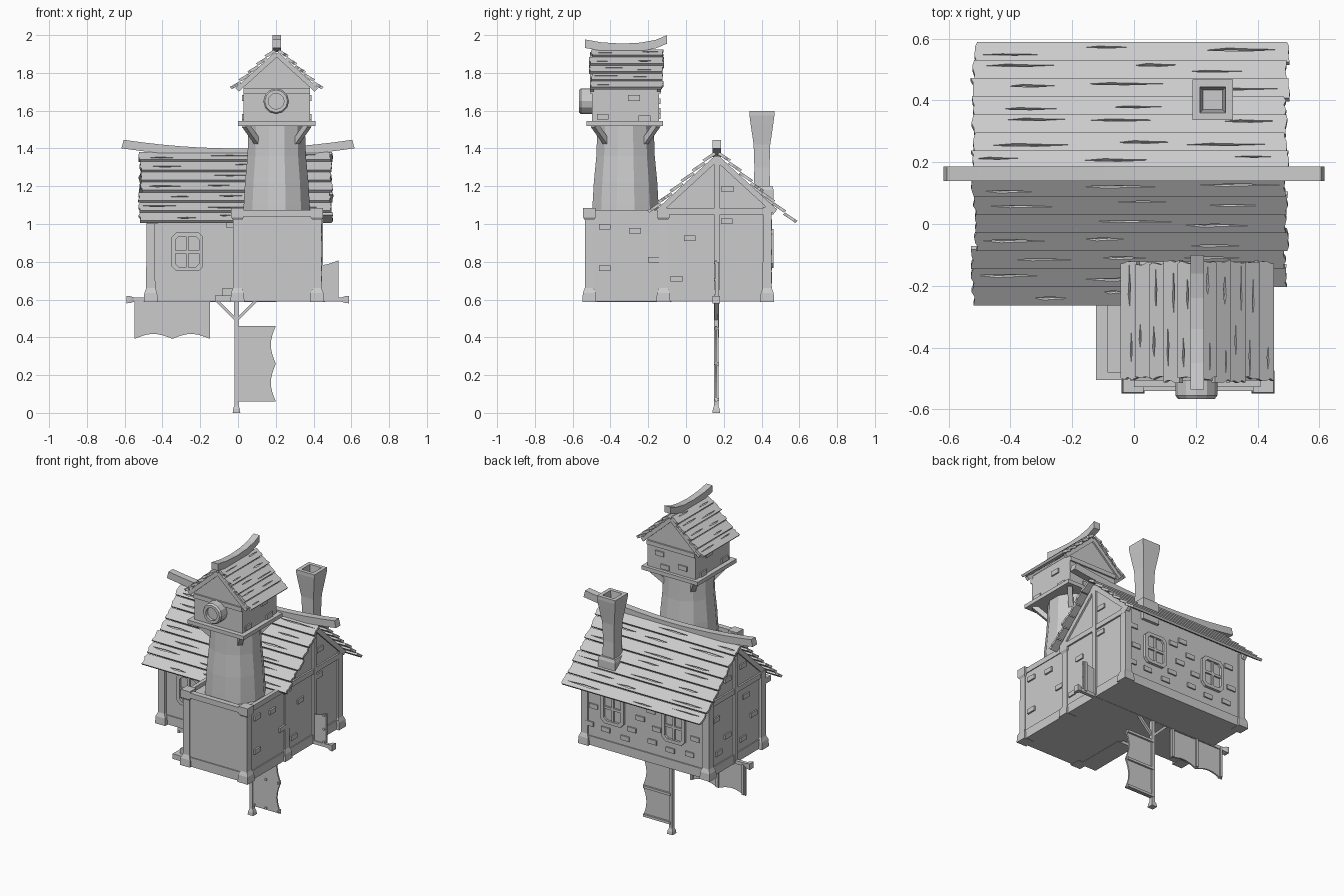
import bpy, bmesh, math, random
from mathutils import Vector

if "Cube" in bpy.data.objects:
    bpy.data.objects.remove(bpy.data.objects["Cube"])

random.seed(4)
R = random.uniform


def loft(bm, rings, caps=True):
    vs = [[bm.verts.new(p) for p in r] for r in rings]
    n = len(vs[0])
    for a, b in zip(vs, vs[1:]):
        for i in range(n):
            bm.faces.new((a[i], a[(i + 1) % n], b[(i + 1) % n], b[i]))
    if caps:
        bm.faces.new(vs[0])
        bm.faces.new(vs[-1])


def box(bm, x0, x1, y0, y1, z0, z1):
    loft(bm, [[(x0, y0, z), (x1, y0, z), (x1, y1, z), (x0, y1, z)] for z in (z0, z1)])


def squares(bm, cx, cy, secs):
    # stack of square sections given as (z, half width)
    loft(bm, [[(cx - h, cy - h, z), (cx + h, cy - h, z), (cx + h, cy + h, z), (cx - h, cy + h, z)] for z, h in secs])


def beam(bm, p, q, w, h, up):
    p, q, up = Vector(p), Vector(q), Vector(up)
    s = (q - p).cross(up).normalized() * w / 2
    u = up.normalized() * h / 2
    loft(bm, [[c - s - u, c + s - u, c + s + u, c - s + u] for c in (p, q)])


def finish(name, bm):
    bmesh.ops.recalc_face_normals(bm, faces=bm.faces)
    me = bpy.data.meshes.new(name)
    bm.to_mesh(me)
    bm.free()
    ob = bpy.data.objects.new(name, me)
    bpy.context.collection.objects.link(ob)
    return ob


def roof(name, prof, rows, l0, l1, place, short, ncracks):
    # plank rows on both slopes, with leaf-shaped cracks cut in
    bm, cut = bmesh.new(), bmesh.new()
    th, lift, dmax = 0.016, 0.012, prof[-1][0]

    def height(d):
        for (a, za), (b, zb) in zip(prof, prof[1:]):
            if d <= b + 1e-6:
                return za + (zb - za) * (d - a) / (b - a)

    for s in (-1, 1):
        for i in range(rows):
            d0, d1 = dmax * i / rows + (0.004 if i == 0 else 0), dmax * (i + 1) / rows
            p0, p1 = Vector((d0, height(d0))), Vector((d1, height(d1)))
            n = Vector((p0.y - p1.y, p1.x - p0.x)).normalized()

            def pt(L, t, off):
                c = p0.lerp(p1, t) + n * (lift * t + off)
                return place(L, s * c.x, c.y)

            a, b = l0 + R(-.006, .008), l1 + R(-.008, .006)
            if short and s < 0 and i == rows - 1:
                b = short
            ts = (0, .3, .55, .75, .96)
            out = [(a + R(-.005, .006), t) for t in ts] + [(b + R(-.006, .005), t) for t in reversed(ts)]
            loft(bm, [[pt(L, t, o) for L, t in out] for o in (0, th)])
            seg = (b - a) / ncracks
            for k in range(ncracks):
                if R(0, 1) < .15:
                    continue
                ln = seg * R(.4, .85)
                c0 = a + seg * k + R(.03, .97) * (seg - ln)
                t, w = R(.3, .7), R(.05, .11)
                leaf = [(c0, t), (c0 + ln * .3, t + w), (c0 + ln * .6, t + w * .6), (c0 + ln, t + w * .3), (c0 + ln * .5, t - w * .5)]
                loft(cut, [[pt(L, u, o) for L, u in leaf] for o in (th - .009, th + .01)])
    ob, co = finish(name, bm), finish(name + "_crack_cutter", cut)
    co.hide_render = True
    co.hide_viewport = True
    m = ob.modifiers.new("cracks", 'BOOLEAN')
    m.operation, m.solver, m.object = 'DIFFERENCE', 'EXACT', co


RY, TX, TY = .163, .205, -.32   # main ridge y, tower centre

# house body with gables
bm = bmesh.new()
gable = [(-.12, .59), (.445, .59), (.445, 1.10), (RY, 1.365), (-.12, 1.10)]
loft(bm, [[(x, y, z) for y, z in gable] for x in (-.468, .437)])
finish("house_body", bm)

# front annex with parapet rim
bm = bmesh.new()
box(bm, -.015, .435, -.53, -.12, .59, 1.05)
for y in (-.53, -.13):
    box(bm, -.02, .44, y - .01, y + .025, 1.04, 1.075)
for x in (-.02, .415):
    box(bm, x, x + .025, -.53, -.12, 1.04, 1.075)
finish("front_annex", bm)

# corner posts with flared feet
bm = bmesh.new()
foot = [(.588, .037), (.635, .034), (.66, .024)]
for x, y in ((-.462, .43), (.424, .43), (-.462, -.115)):
    squares(bm, x, y, foot + [(1.09, .023)])
for x, y in ((-.003, -.512), (.418, -.512), (.418, -.12)):
    squares(bm, x, y, foot + [(1.02, .023), (1.035, .033), (1.085, .033)])
finish("corner_posts", bm)

# sills, gable timbers and eave brackets
bm = bmesh.new()
box(bm, -.475, .444, -.127, .452, .59, .65)
box(bm, -.022, .442, -.537, -.1, .59, .65)
for x in (-.468, .437):
    box(bm, x - .013, x + .013, RY - .016, RY + .016, .6, 1.36)
    box(bm, x - .011, x + .011, -.12, .445, 1.05, 1.083)
    for s in (-1, 1):
        beam(bm, (x, RY, 1.35), (x, RY + s * .31, 1.065), .03, .024, (1, 0, 0))
for x, z in ((-.455, 1.0), (-.03, .98)):
    box(bm, x - .03, x + .03, -.19, -.11, z, 1.035)
finish("timber_frame", bm)

# roofs
roof("main_roof", [(0, 1.372), (.29, 1.105), (.41, .995)], 7, -.52, .495, lambda L, d, z: (L, RY + d, z), -.02, 3)
roof("tower_roof", [(0, 1.915), (.15, 1.775), (.232, 1.703)], 5, -.505, -.125, lambda L, d, z: (TX + d, L, z), None, 2)

# curved ridge beams
bm = bmesh.new()
rings = []
for i in range(13):
    x = -.605 + 1.21 * i / 12
    z = 1.4 + .045 * (x / .6) ** 2
    t = .1 * x
    rings.append([(x + t * .2, RY - .023, z - .045), (x + t * .2, RY + .023, z - .045), (x, RY + .023, z), (x, RY - .023, z)])
loft(bm, rings)
finish("main_ridge", bm)
bm = bmesh.new()
rings = [[(TX - .022, y, z - .045), (TX + .022, y, z - .045), (TX + .022, y, z), (TX - .022, y, z)]
         for y, z in ((-.535, 1.977), (-.45, 1.962), (-.34, 1.955), (-.24, 1.96), (-.16, 1.975), (-.1, 2.0))]
loft(bm, rings)
finish("tower_ridge", bm)

# round tower shaft
bm = bmesh.new()
loft(bm, [[(TX + r * math.cos(math.tau * (i + .5) / 12), TY + r * math.sin(math.tau * (i + .5) / 12), z) for i in range(12)]
          for z, r in ((1.04, .184), (1.1, .181), (1.22, .174), (1.36, .16), (1.53, .154))])
finish("tower_shaft", bm)

# tower room, platform and brackets
bm = bmesh.new()
room = [(-.175, 1.53), (.175, 1.53), (.175, 1.735), (0, 1.905), (-.175, 1.735)]
loft(bm, [[(TX + x, y, z) for x, z in room] for y in (-.497, -.143)])
finish("tower_room", bm)
bm = bmesh.new()
box(bm, TX - .205, TX + .205, -.527, -.122, 1.52, 1.545)
for i in range(4):
    a = math.pi / 4 + i * math.pi / 2
    c, s = math.cos(a), math.sin(a)
    beam(bm, (TX + .14 * c, TY + .14 * s, 1.43), (TX + .235 * c, TY + .235 * s, 1.525), .03, .03, (-s, c, 0))
for y in (-.497, -.143):
    box(bm, TX - .175, TX + .175, y - .01, y + .01, 1.69, 1.718)
    for s in (-1, 1):
        beam(bm, (TX, y, 1.9), (TX + s * .21, y, 1.71), .026, .02, (0, 1, 0))
finish("tower_trim", bm)

# axle socket on the tower front
bm = bmesh.new()
loft(bm, [[(TX - .003 + r * math.cos(math.tau * i / 12), y, 1.65 + r * math.sin(math.tau * i / 12)) for i in range(12)]
          for r, y in ((.068, -.48), (.068, -.555), (.06, -.566), (.042, -.566), (.042, -.545))])
finish("axle_socket", bm)

# chimney
bm = bmesh.new()
squares(bm, .255, .402, [(1.05, .062), (1.18, .062), (1.2, .055)])
squares(bm, .255, .402, [(1.17, .044), (1.3, .04), (1.42, .044), (1.53, .06), (1.575, .066), (1.597, .066), (1.597, .042), (1.48, .032)])
finish("chimney", bm)


# windows
def window(name, cx, cz, y, s):
    bm = bmesh.new()

    def octagon(w, h, c, yy):
        q = [(w, h - c), (w - c, h), (c - w, h), (-w, h - c), (-w, c - h), (c - w, -h), (w - c, -h), (w, c - h)]
        return [(cx + a, yy, cz + b) for a, b in q]
    o = y + s * .018
    loft(bm, [octagon(.083, .103, .025, y), octagon(.083, .103, .025, o), octagon(.062, .082, .018, o), octagon(.062, .082, .018, y + s * .003)])
    y0, y1 = sorted((y, y + s * .014))
    box(bm, cx - .007, cx + .007, y0, y1, cz - .082, cz + .082)
    box(bm, cx - .062, cx + .062, y0, y1, cz - .008, cz + .008)
    finish(name, bm)


window("front_window", -.268, .853, -.12, -1)
window("back_window_left", .215, .87, .445, 1)
window("back_window_right", -.23, .87, .445, 1)

# scattered raised bricks
bm = bmesh.new()


def brick_x(x, pts):
    for y, z in pts:
        box(bm, x - .009, x + .009, y - .031, y + .031, z - .015, z + .015)


def brick_y(y, pts):
    for x, z in pts:
        box(bm, x - .031, x + .031, y - .009, y + .009, z - .015, z + .015)


brick_x(.437, [(-.43, .985), (-.27, .965), (-.17, .81), (-.43, .765), (-.05, .71), (.02, .925), (.215, 1.015), (.22, 1.185)])
brick_x(-.468, [(.36, .95), (.24, .8), (.33, .72), (.05, .99), (-.03, .84), (.08, .72), (.24, 1.17), (.08, 1.2)])
brick_y(.445, [(.38, .98), (.36, .85), (.39, .73), (.27, .72), (.13, .7), (.07, .97), (.02, .86), (.08, .77), (-.06, .93),
               (-.07, .73), (-.1, .82), (-.2, .71), (-.36, .97), (-.38, .83), (-.34, .72), (0, 1.01)])
for x in (TX - .175, TX + .175):
    brick_x(x, [(-.275, 1.667), (-.44, 1.568), (-.22, 1.56)])
brick_y(-.143, [(.12, 1.6), (.29, 1.65), (.25, 1.57)])
finish("bricks", bm)

# side door and doorstep
bm = bmesh.new()
arch = [(-.41, .65), (-.41, .88), (-.38, .93), (-.32, .95), (-.26, .93), (-.23, .88), (-.23, .65)]
loft(bm, [[(x, y, z) for y, z in arch] for x in (0, -.025)])
finish("side_door", bm)
bm = bmesh.new()
box(bm, -.123, 0, -.505, -.15, .588, .622)
box(bm, -.085, 0, -.48, -.17, .61, .658)
finish("doorstep", bm)

# four sails set crosswise, each turned a quarter
bm = bmesh.new()
SY = .16
for k, length in enumerate((.6, .582, .58, .595)):
    a = -k * math.pi / 2

    def P(s, r, y):
        # local: s sideways, r outward along the arm
        x, z = s, -r
        return (-.008 + x * math.cos(a) - z * math.sin(a), SY + y, .6 + x * math.sin(a) + z * math.cos(a))

    def bar(s0, s1, r0, r1, y0, y1):
        loft(bm, [[P(s0, r, y0), P(s1, r, y0), P(s1, r, y1), P(s0, r, y1)] for r in (r0, r1)])

    loft(bm, [[P(-w, r, -w), P(w, r, -w), P(w, r, w), P(-w, r, w)]
              for r, w in ((0, .012), (length - .04, .011), (length - .02, .018), (length, .02))])
    edge = []
    for i in range(17):
        t = i / 16
        edge.append((.208 - .026 * abs(math.sin(math.tau * t)), .14 + .4 * t))
    loft(bm, [[P(s, r, y) for s, r in edge + [(0, .54), (0, .14)]] for y in (-.006, .004)])
    for r in (.152, .34, .528):
        bar(0, .2, r - .008, r + .008, .003, .016)
        for s in (.02, .105, .195):
            loft(bm, [[P(s + .008 * math.cos(math.tau * i / 6), r + .008 * math.sin(math.tau * i / 6), y) for i in range(6)]
                      for y in (-.004, -.013)])
    beam(bm, P(0, .11, 0), P(.11, 0, 0), .016, .016, (0, 1, 0))
finish("sails", bm)
